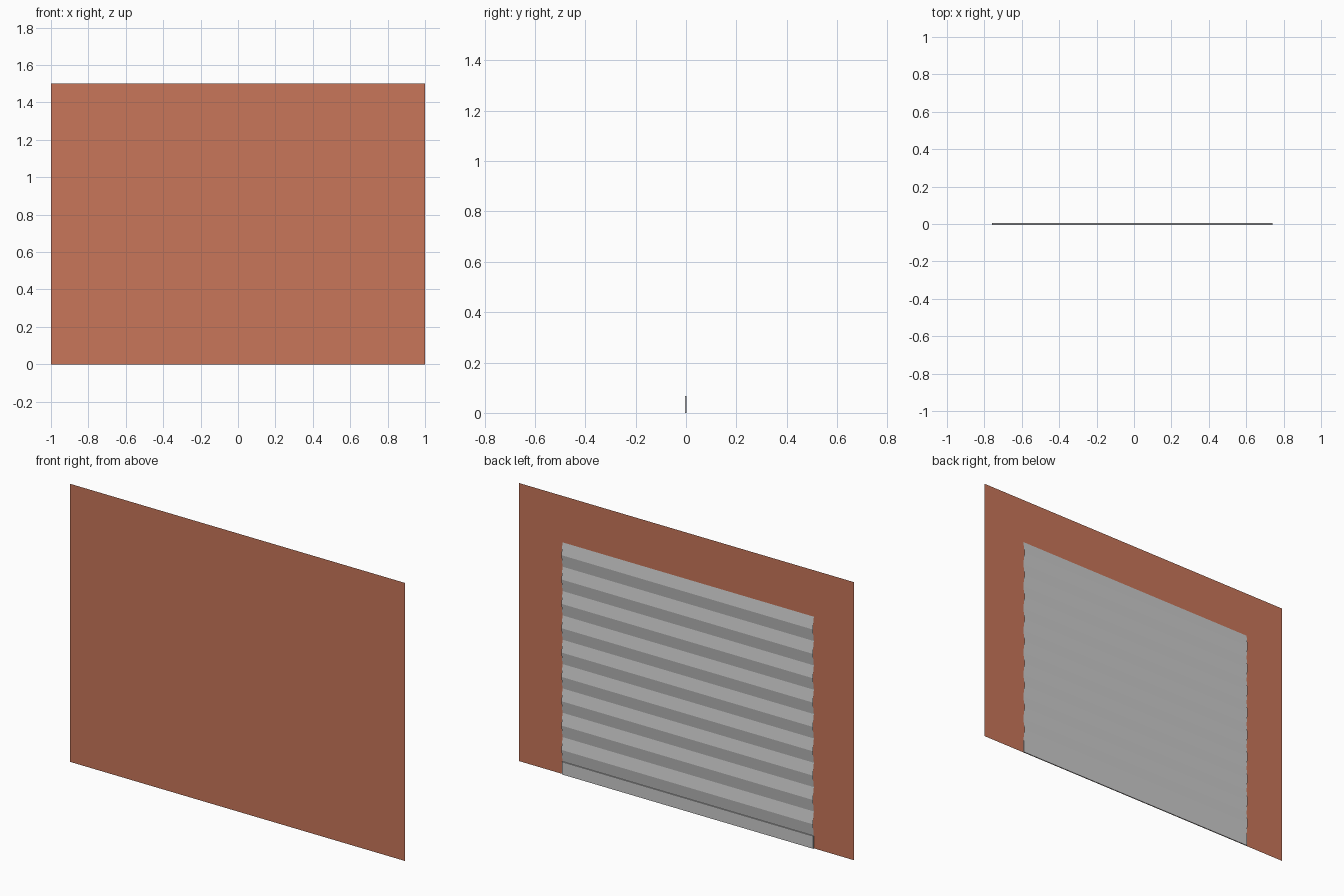
import bpy, bmesh

if "Cube" in bpy.data.objects:
    bpy.data.objects.remove(bpy.data.objects["Cube"])

FRONT, BACK = -0.005, 0.005      # wall plane and outermost slat ridge
X0, X1 = -0.76, 0.74             # shutter sides
RAIL_TOP, TOP, SLATS = 0.068, 1.25, 9


def strip(name, profile, x0, x1):
    """Open sheet: a (y, z) profile running upward, swept along x, facing +y."""
    bm = bmesh.new()
    rows = [(bm.verts.new((x0, y, z)), bm.verts.new((x1, y, z))) for y, z in profile]
    for (a, b), (c, d) in zip(rows, rows[1:]):
        bm.faces.new((b, a, c, d))
    mesh = bpy.data.meshes.new(name)
    bm.to_mesh(mesh)
    bm.free()
    obj = bpy.data.objects.new(name, mesh)
    bpy.context.collection.objects.link(obj)
    return obj


# Wall: a single flat sheet, facing the front
wall = strip("wall", [(FRONT, 1.5), (FRONT, 0)], -1, 1)
paint = bpy.data.materials.new("terracotta")
paint.diffuse_color = (0.58, 0.18, 0.10, 1)
paint.use_nodes = True
paint.node_tree.nodes["Principled BSDF"].inputs["Base Color"].default_value = paint.diffuse_color
wall.data.materials.append(paint)

# Shutter: zigzag slats on the back of the wall
step = (TOP - RAIL_TOP) / (2 * SLATS)
valley = FRONT + 0.0006
strip("shutter_slats",
      [(BACK if i % 2 else valley, RAIL_TOP + i * step) for i in range(2 * SLATS + 1)],
      X0, X1)

# Bottom rail: thin closed bar under the slats
y0, y1 = FRONT + 0.0006, 0.001
bpy.ops.mesh.primitive_cube_add(size=1, location=((X0 + X1) / 2, (y0 + y1) / 2, RAIL_TOP / 2))
rail = bpy.context.object
rail.name = "bottom_rail"
rail.scale = (X1 - X0, y1 - y0, RAIL_TOP)
bpy.ops.object.transform_apply(location=False, rotation=False, scale=True)
